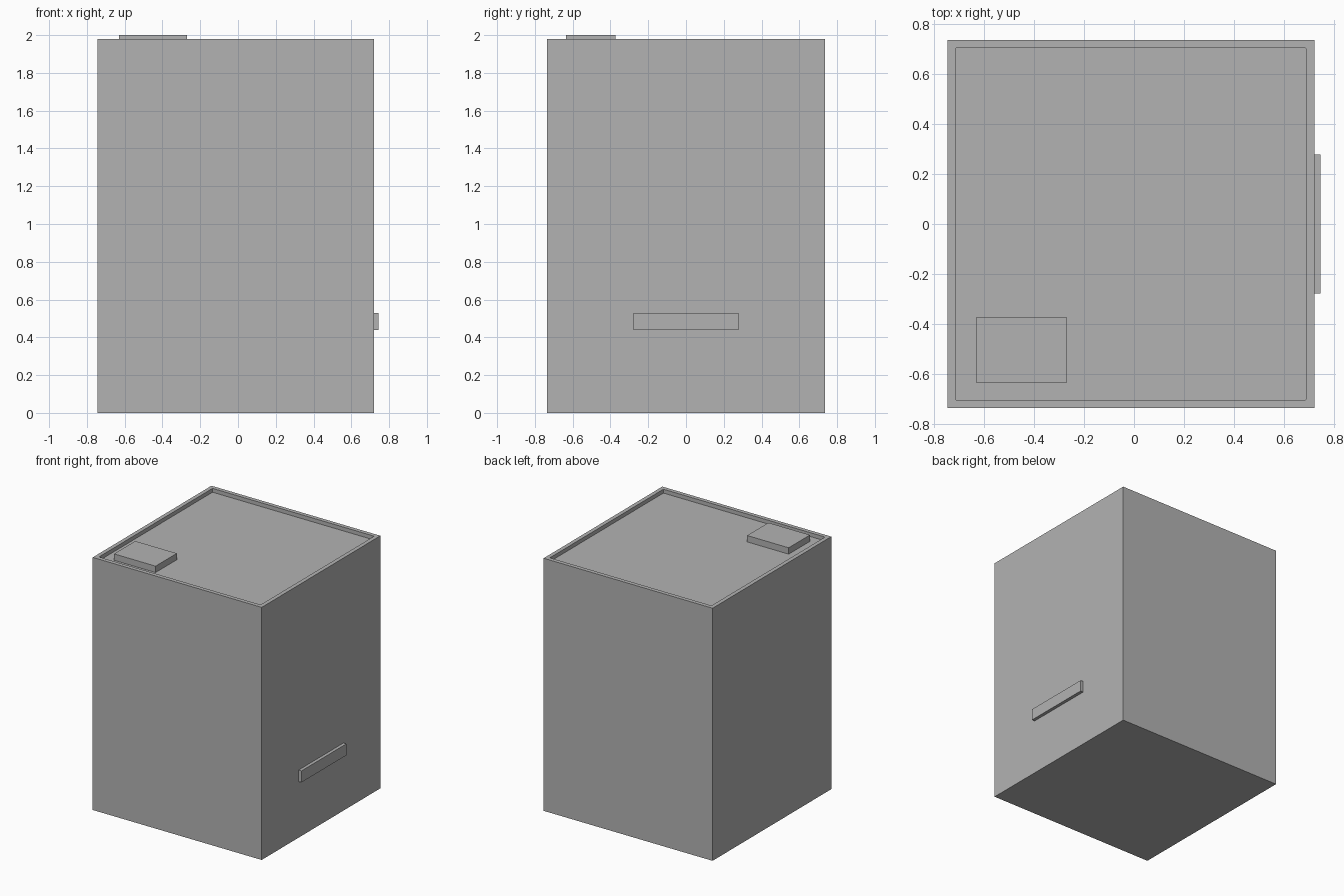
import bpy
import bmesh
from mathutils import Matrix, Vector

default = bpy.data.objects.get("Cube")
if default:
    bpy.data.objects.remove(default, do_unlink=True)

# Single flat grey
GREY = (0.45, 0.45, 0.45, 1.0)
grey = bpy.data.materials.new("plain_grey")
grey.use_nodes = True
grey.diffuse_color = GREY
grey.node_tree.nodes["Principled BSDF"].inputs["Base Color"].default_value = GREY


def box_bmesh(low, high):
    """Closed box between two opposite corners."""
    low, high = Vector(low), Vector(high)
    bm = bmesh.new()
    bmesh.ops.create_cube(bm, size=1, matrix=Matrix.Translation((low + high) / 2)
                          @ Matrix.Diagonal((high - low).to_4d()))
    return bm


def add_object(name, bm):
    bm.normal_update()
    mesh = bpy.data.meshes.new(name)
    bm.to_mesh(mesh)
    bm.free()
    mesh.materials.append(grey)
    obj = bpy.data.objects.new(name, mesh)
    bpy.context.collection.objects.link(obj)
    return obj


FLOOR = 1.95
TOP = 1.98

# Cabinet body with a shallow recess in the top
body = box_bmesh((-0.745, -0.735, 0), (0.72, 0.735, TOP))
body.normal_update()
lid = max(body.faces, key=lambda f: f.calc_center_median().z)
bmesh.ops.inset_individual(body, faces=[lid], thickness=0.045)
sunk = bmesh.ops.extrude_discrete_faces(body, faces=[lid])["faces"][0]
bmesh.ops.translate(body, verts=sunk.verts, vec=(0, 0, FLOOR - TOP))

# Slightly rounded recess corners
corners = [e for e in body.edges
           if all(v.co.z > 1 for v in e.verts)
           and abs(e.verts[0].co.z - e.verts[1].co.z) > 0.01]
bmesh.ops.bevel(body, geom=corners, offset=0.006, segments=2,
                profile=0.5, affect='EDGES')
add_object("body", body)

# Raised block on the recessed top and handle on the left side
add_object("top_block", box_bmesh((-0.63, -0.635, FLOOR), (-0.27, -0.372, 2)))
add_object("side_handle", box_bmesh((0.72, -0.278, 0.44), (0.745, 0.278, 0.53)))
